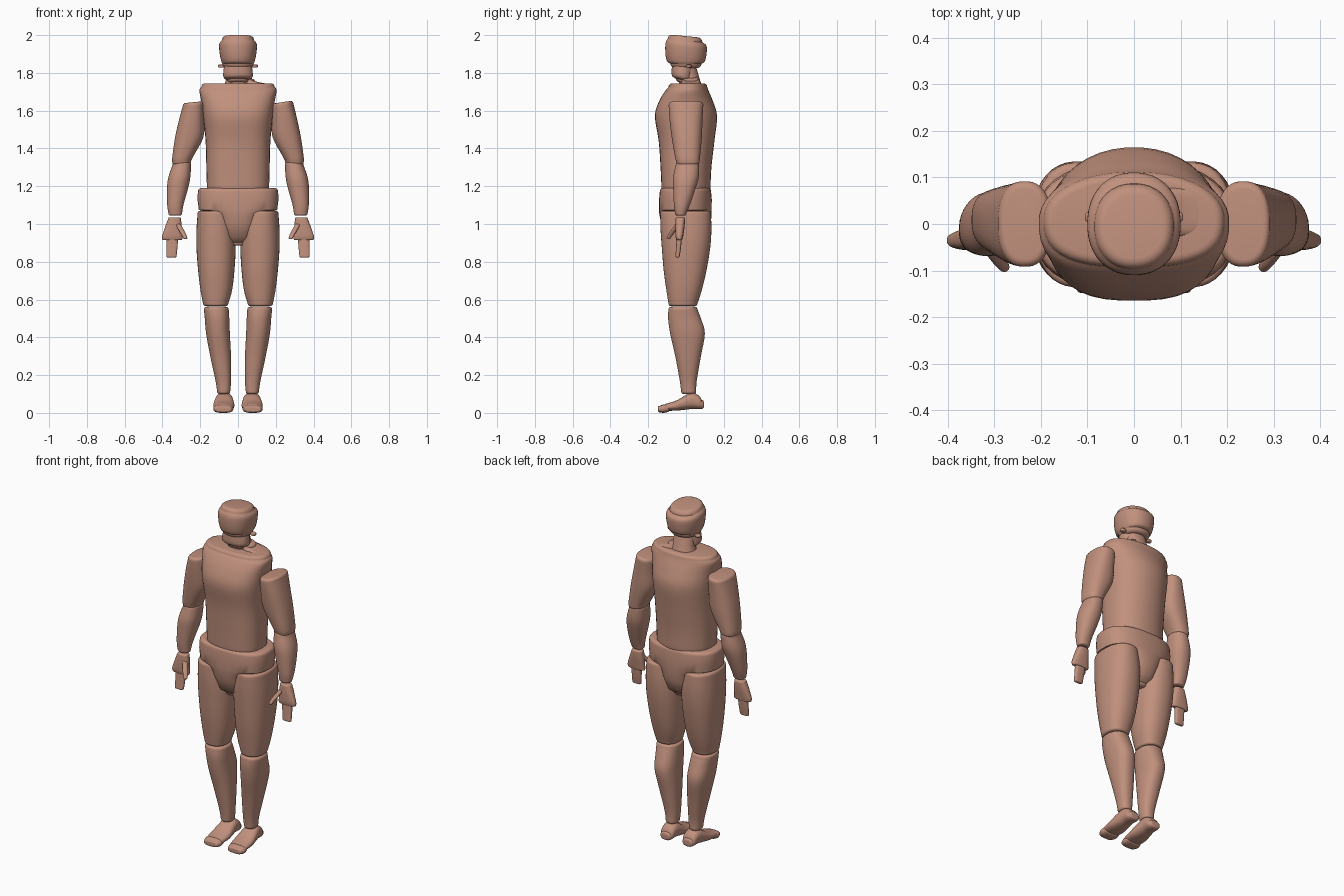
import bpy, bmesh, math

skin = bpy.data.materials.new("skin tone")
skin.diffuse_color = (0.53, 0.28, 0.205, 1)


def ease(rings, steps=4):
    """Catmull-Rom smoothing between the given cross-sections."""
    out = []
    for i in range(len(rings) - 1):
        a, b = rings[max(i - 1, 0)], rings[i]
        c, d = rings[i + 1], rings[min(i + 2, len(rings) - 1)]
        for k in range(steps):
            t = k / steps
            out.append([0.5 * (2 * q + (r - p) * t + (2 * p - 5 * q + 4 * r - s) * t * t
                               + (3 * q - p - 3 * r + s) * t ** 3)
                        for p, q, r, s in zip(a, b, c, d)])
    return out + [list(rings[-1])]


def loft(name, rings, s=1, p=2.2, back=None, fillet=0.012, axis="z", n=40, smooth=True):
    """Skin rings (height, cx, cy, rx, ry, slope_x, slope_y); s=-1 mirrors in x."""
    rings = [list(r) + [0] * (7 - len(r)) for r in sorted(rings)]
    rings[0][0] += fillet
    rings[-1][0] -= fillet
    body = ease(rings) if smooth else rings
    low, high = [], []
    for k in range(1, 6):                       # rounded rims
        a = k / 5 * math.pi / 2
        for src, sign, dst in ((body[0], -1, low), (body[-1], 1, high)):
            q = list(src)
            q[0] += sign * fillet * math.sin(a)
            q[3] -= fillet * (1 - math.cos(a))
            q[4] -= fillet * (1 - math.cos(a))
            dst.append(q)
    bm = bmesh.new()
    loops = []
    for h, cx, cy, rx, ry, sx, sy in low[::-1] + body + high:
        loop = []
        for j in range(n):
            a = 2 * math.pi * (j + 0.5) / n
            c, d = math.cos(a), math.sin(a)
            e = 2 / (back if back and d > 0 else p)
            x = math.copysign(abs(c) ** e, c) * rx
            y = math.copysign(abs(d) ** e, d) * ry
            z = h + sx * x + sy * y
            co = (s * (cx + x), cy + y, z) if axis == "z" else (s * (cx + x), z, cy + y)
            loop.append(bm.verts.new(co))
        loops.append(loop)
    for a, b in zip(loops, loops[1:]):
        for j in range(n):
            bm.faces.new((a[j], a[(j + 1) % n], b[(j + 1) % n], b[j]))
    bm.faces.new(loops[0])
    bm.faces.new(loops[-1])
    bmesh.ops.recalc_face_normals(bm, faces=bm.faces)
    me = bpy.data.meshes.new(name)
    bm.to_mesh(me)
    bm.free()
    me.materials.append(skin)
    ob = bpy.data.objects.new(name, me)
    bpy.context.collection.objects.link(ob)
    bpy.ops.object.select_all(action="DESELECT")
    ob.select_set(True)
    bpy.context.view_layer.objects.active = ob
    bpy.ops.object.shade_smooth_by_angle(angle=math.radians(40))
    return ob


# head, jaw and neck
loft("head", [(1.825, 0, 0, .082, .082), (1.86, 0, 0, .088, .1), (1.90, 0, 0, .097, .109),
              (1.95, 0, 0, .1, .109, 0, -.06), (1.995, 0, -.005, .086, .092, 0, -.1)], fillet=.024)
loft("jaw", [(1.745, 0, -.01, .055, .045, 0, -.25), (1.78, 0, -.02, .078, .055, 0, -.1),
             (1.85, 0, -.015, .074, .06)], fillet=.015)
loft("neck", [(1.70, 0, .02, .085, .07), (1.76, 0, .02, .065, .055), (1.84, 0, 0, .06, .055)])

# torso, with the raised muscle beside the neck on one side
loft("torso", [(1.17, 0, 0, .165, .13), (1.30, 0, 0, .168, .135), (1.44, 0, .003, .172, .148),
               (1.57, 0, 0, .185, .165), (1.65, 0, 0, .195, .143), (1.705, 0, .005, .205, .115),
               (1.745, 0, .01, .195, .103)], p=2.7, back=2.1, fillet=.02)
loft("neck_muscle", [(1.70, .09, .025, .1, .07), (1.74, .085, .025, .085, .055),
                     (1.775, .055, .025, .035, .04, -.3)], fillet=.008)

# pelvis: a wide band narrowing to a wedge between the legs
loft("pelvis", [(.885, 0, 0, .068, .075), (.93, 0, 0, .085, .112), (1.0, 0, 0, .118, .132),
                (1.055, 0, -.003, .145, .139), (1.075, 0, -.003, .208, .139),
                (1.13, 0, -.003, .215, .14), (1.19, 0, -.003, .213, .136)],
     p=2.7, back=2.4, fillet=.018, smooth=False)

for s, side in ((-1, "left"), (1, "right")):
    # ear
    loft(side + "_ear", [(1.828, .088, .015, .018, .014), (1.844, .088, .015, .018, .014)],
         s, fillet=.005, n=16)

    # arm
    tilt = -.1 if s < 0 else .15
    loft(side + "_upper_arm", [(1.315, .298, .01, .05, .062, -.1), (1.36, .29, .008, .058, .067, -.1),
                               (1.46, .258, .004, .075, .08), (1.56, .244, 0, .067, .088, tilt / 2),
                               (1.645, .235, 0, .058, .092, tilt)], s, p=2.4, fillet=.016)
    loft(side + "_forearm", [(1.045, .332, -.028, .036, .03), (1.10, .332, -.022, .043, .042),
                             (1.19, .32, -.008, .056, .06), (1.25, .31, .0, .058, .068),
                             (1.325, .298, .008, .05, .062, -.1)], s, fillet=.01)
    # hand
    loft(side + "_palm", [(.915, .348, -.035, .054, .018), (.94, .348, -.035, .053, .021),
                          (.99, .341, -.032, .043, .025), (1.035, .336, -.03, .034, .025)],
         s, p=2.6, fillet=.008, n=28)
    loft(side + "_fingers", [(.823, .352, -.045, .027, .011), (.87, .35, -.04, .029, .013),
                             (.94, .347, -.035, .031, .014)], s, p=3, fillet=.006, n=28)
    loft(side + "_thumb", [(.92, .279, -.092, .011, .011), (.95, .29, -.077, .014, .014),
                           (1.0, .315, -.045, .014, .015)], s, fillet=.006, n=20)

    # leg
    loft(side + "_thigh", [(.565, .118, -.016, .067, .077), (.65, .115, -.01, .084, .094),
                           (.75, .115, -.005, .096, .113), (.87, .116, 0, .104, .128),
                           (.97, .118, 0, .102, .135), (1.07, .122, -.002, .092, .134)],
         s, p=2.3, fillet=.014)
    loft(side + "_shin", [(.1, .076, .014, .035, .04), (.17, .078, .012, .041, .045),
                          (.3, .092, .011, .055, .068), (.42, .106, .008, .063, .092),
                          (.5, .111, -.008, .065, .087), (.562, .115, -.016, .066, .077)],
         s, p=2.3, fillet=.014)
    # foot, built from toe to heel
    loft(side + "_foot", [(-.115, .076, .03, .052, .019), (-.05, .075, .039, .056, .027),
                          (.0, .074, .056, .05, .039), (.035, .073, .064, .045, .043),
                          (.07, .072, .055, .041, .035), (.095, .072, .045, .034, .024)],
         s, p=2.4, fillet=.012, axis="y")
    loft(side + "_toes", [(-.148, .078, .02, .045, .017), (-.12, .078, .022, .053, .022),
                          (-.09, .077, .024, .05, .02)], s, p=2.8, fillet=.008, axis="y", n=28)
